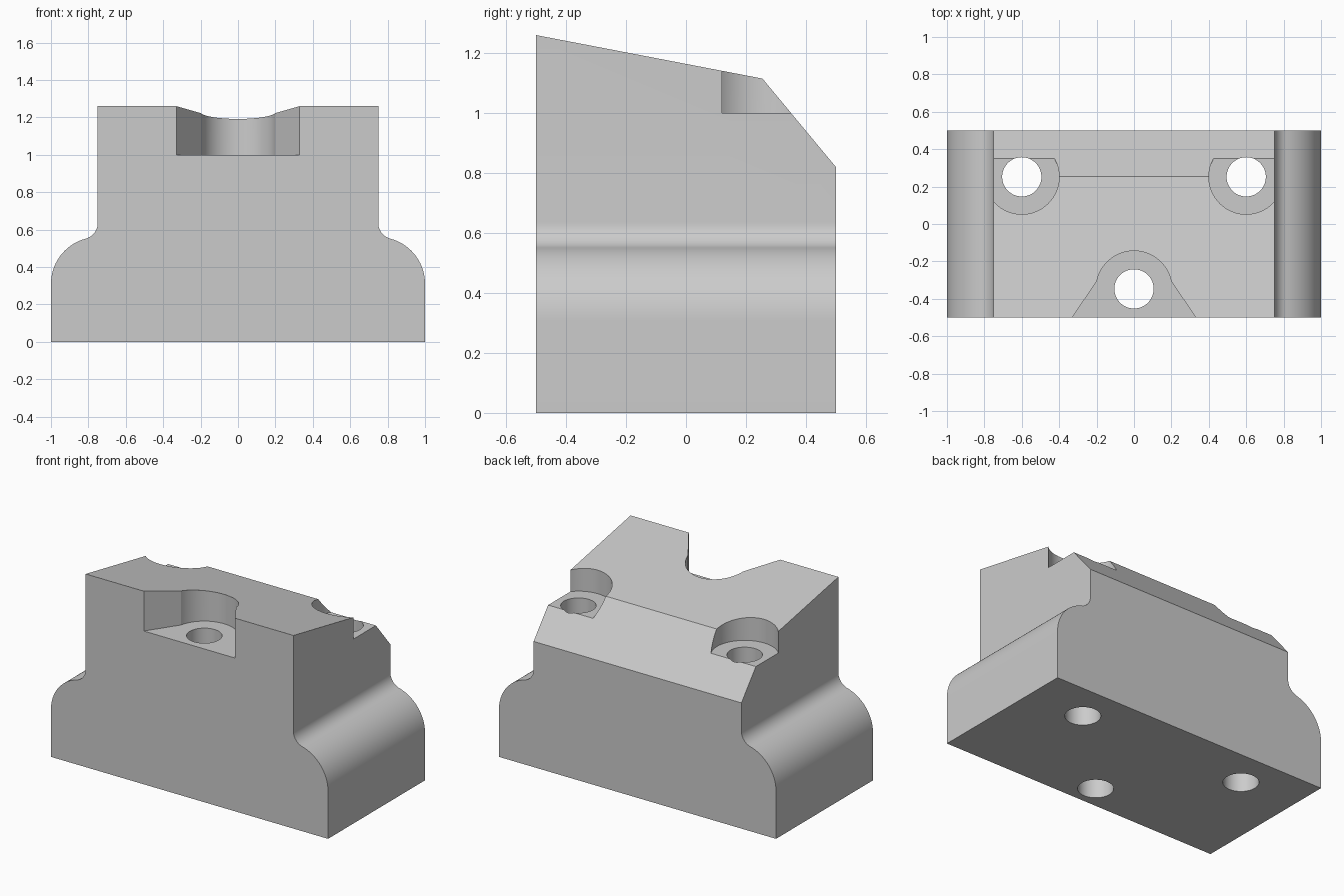
import bpy
import bmesh
from math import sin, cos, radians
from mathutils import Vector

cube = bpy.data.objects.get("Cube")
if cube:
    bpy.data.objects.remove(cube)

grey = bpy.data.materials.new("plain grey")
grey.use_nodes = True
colour = (0.6, 0.6, 0.6, 1)
grey.diffuse_color = colour
grey.node_tree.nodes["Principled BSDF"].inputs["Base Color"].default_value = colour


def arc(cx, cy, r, start, end, steps):
    """Points along a circular arc, angles in degrees."""
    angles = [radians(start + (end - start) * i / steps) for i in range(steps + 1)]
    return [(cx + r * cos(a), cy + r * sin(a)) for a in angles]


def prism(name, points, to_3d, direction, planes=()):
    """Extrude an outline, then slice off everything beyond the planes."""
    bm = bmesh.new()
    face = bm.faces.new([bm.verts.new(to_3d(*p)) for p in points])
    extruded = bmesh.ops.extrude_face_region(bm, geom=[face])["geom"]
    verts = [g for g in extruded if isinstance(g, bmesh.types.BMVert)]
    bmesh.ops.translate(bm, verts=verts, vec=direction)
    for co, normal in planes:
        geom = bm.verts[:] + bm.edges[:] + bm.faces[:]
        bmesh.ops.bisect_plane(bm, geom=geom, plane_co=co, plane_no=normal, clear_outer=True)
        bmesh.ops.holes_fill(bm, edges=[e for e in bm.edges if e.is_boundary])
    bmesh.ops.recalc_face_normals(bm, faces=bm.faces[:])
    mesh = bpy.data.meshes.new(name)
    bm.to_mesh(mesh)
    bm.free()
    mesh.materials.append(grey)
    obj = bpy.data.objects.new(name, mesh)
    bpy.context.collection.objects.link(obj)
    return obj


def cutter(name, points, bottom, top):
    obj = prism(name, points, lambda x, y: (x, y, bottom), (0, 0, top - bottom))
    obj.hide_render = True
    return obj


# Block: stepped shoulder outline, mirrored and extruded front to back
shoulder, radius, turn = Vector((0.75, 0.31)), 0.25, 75
bend = shoulder + radius * Vector((cos(radians(turn)), sin(radians(turn))))
fillet = (bend.x - 0.75) / (1 - cos(radians(turn)))
centre = bend + fillet * Vector((cos(radians(turn)), sin(radians(turn))))
half = [(1, 0)] + arc(*shoulder, radius, 0, turn, 20)
half += arc(*centre, fillet, 180 + turn, 180, 12)[1:] + [(0.75, 1.4)]
outline = half + [(-x, z) for x, z in reversed(half)]

# Sloping top and back chamfer
ridge = Vector((0, 0.255, 1.115))
top_slope = (ridge, (0, 0.145, 0.755))
back_chamfer = (ridge, (0, 0.295, 0.245))
block = prism("block", outline, lambda x, z: (x, -0.5, z), (0, 1, 0), [top_slope, back_chamfer])

# Front pocket: rounded end flaring out to the front face
front_y, back_y = -0.347, 0.252
front_pocket = arc(0, front_y, 0.203, 12, 168, 40)
front_pocket += [(-0.33, -0.5), (-0.33, -0.6), (0.33, -0.6), (0.33, -0.5)]
cutters = [cutter("front_pocket", front_pocket, 1, 1.6)]

# Back pockets and bolt holes
for side in (-1, 1):
    circle = arc(0.6 * side, back_y, 0.2, 0, 360, 64)[:-1]
    cutters.append(cutter("back_pocket", circle, 1, 1.6))
for x, y in ((0, front_y), (-0.6, back_y), (0.6, back_y)):
    circle = arc(x, y, 0.105, 0, 360, 48)[:-1]
    cutters.append(cutter("bolt_hole", circle, -0.2, 1.7))

bpy.ops.object.select_all(action="DESELECT")
block.select_set(True)
bpy.context.view_layer.objects.active = block
for tool in cutters:
    cut = block.modifiers.new("cut", "BOOLEAN")
    cut.operation = "DIFFERENCE"
    cut.solver = "EXACT"
    cut.object = tool
    bpy.ops.object.modifier_apply(modifier=cut.name)
    bpy.data.objects.remove(tool)

bpy.ops.object.shade_smooth_by_angle(angle=radians(20))
